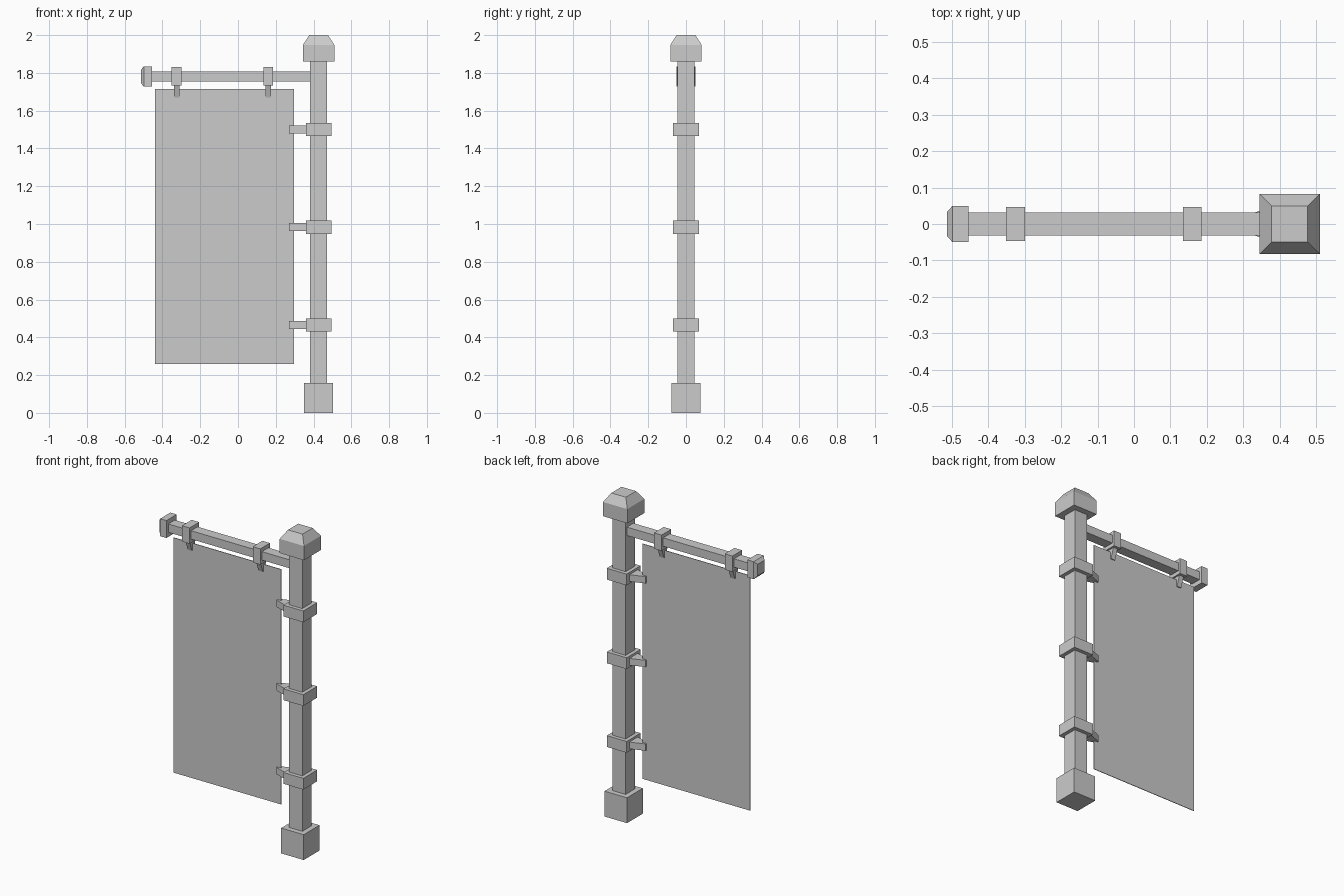
import bpy, bmesh
from mathutils import Vector

cube = bpy.data.objects.get("Cube")
if cube:
    bpy.data.objects.remove(cube, do_unlink=True)

grey = bpy.data.materials.new("plain_grey")
grey.use_nodes = True
colour = (0.6, 0.6, 0.6, 1)
grey.diffuse_color = colour
grey.node_tree.nodes["Principled BSDF"].inputs["Base Color"].default_value = colour

POLE_X = 0.427
ROD_Z = 1.781


def block(name, low, high, end=None, scale=(1, 1, 1)):
    """Box between two corners; the face towards `end` can be scaled for a taper."""
    low, high = Vector(low), Vector(high)
    centre, size = (low + high) / 2, high - low
    bm = bmesh.new()
    bmesh.ops.create_cube(bm, size=1)
    for v in bm.verts:
        if end and v.co.dot(Vector(end)) > 0:
            v.co = Vector(a * s for a, s in zip(v.co, scale))
        v.co = Vector(a * s for a, s in zip(v.co, size)) + centre
    mesh = bpy.data.meshes.new(name)
    bm.to_mesh(mesh)
    bm.free()
    mesh.materials.append(grey)
    obj = bpy.data.objects.new(name, mesh)
    bpy.context.collection.objects.link(obj)
    return obj


def post_block(name, half, bottom, top, **taper):
    return block(name, (POLE_X - half, -half, bottom), (POLE_X + half, half, top), **taper)


def rod_block(name, left, right, half_y, half_z, **taper):
    return block(name, (left, -half_y, ROD_Z - half_z), (right, half_y, ROD_Z + half_z), **taper)


# Upright post with its foot and chamfered cap
post_block("post", 0.045, 0.1, 1.9)
post_block("post_foot", 0.077, 0, 0.157)
post_block("post_cap", 0.083, 1.86, 1.948)
post_block("post_cap_top", 0.083, 1.948, 2, end=(0, 0, 1), scale=(0.6, 0.6, 1))

# Collars on the post, each with a wedge that grips the banner's side
for label, z in (("lower", 0.465), ("middle", 0.983), ("upper", 1.501)):
    post_block(label + "_collar", 0.068, z - 0.035, z + 0.035)
    block(label + "_side_clip", (0.27, -0.042, z - 0.021), (0.362, 0.042, z + 0.021),
          end=(-1, 0, 0), scale=(1, 0.25, 1))

# Cross rod with its end knob
rod_block("cross_rod", -0.46, 0.4, 0.032, 0.026)
rod_block("rod_knob", -0.498, -0.455, 0.05, 0.054)
rod_block("rod_knob_end", -0.514, -0.498, 0.05, 0.054, end=(-1, 0, 0), scale=(1, 0.66, 0.66))

# Rings on the rod, each with a wedge that grips the banner's top
for label, x in (("outer", -0.325), ("inner", 0.16)):
    rod_block(label + "_ring", x - 0.026, x + 0.026, 0.047, 0.049)
    block(label + "_top_clip", (x - 0.015, -0.03, 1.67), (x + 0.015, 0.03, 1.735),
          end=(0, 0, -1), scale=(1, 0.25, 1))

# Hanging banner
block("banner", (-0.44, -0.002, 0.26), (0.297, 0.002, 1.715))
